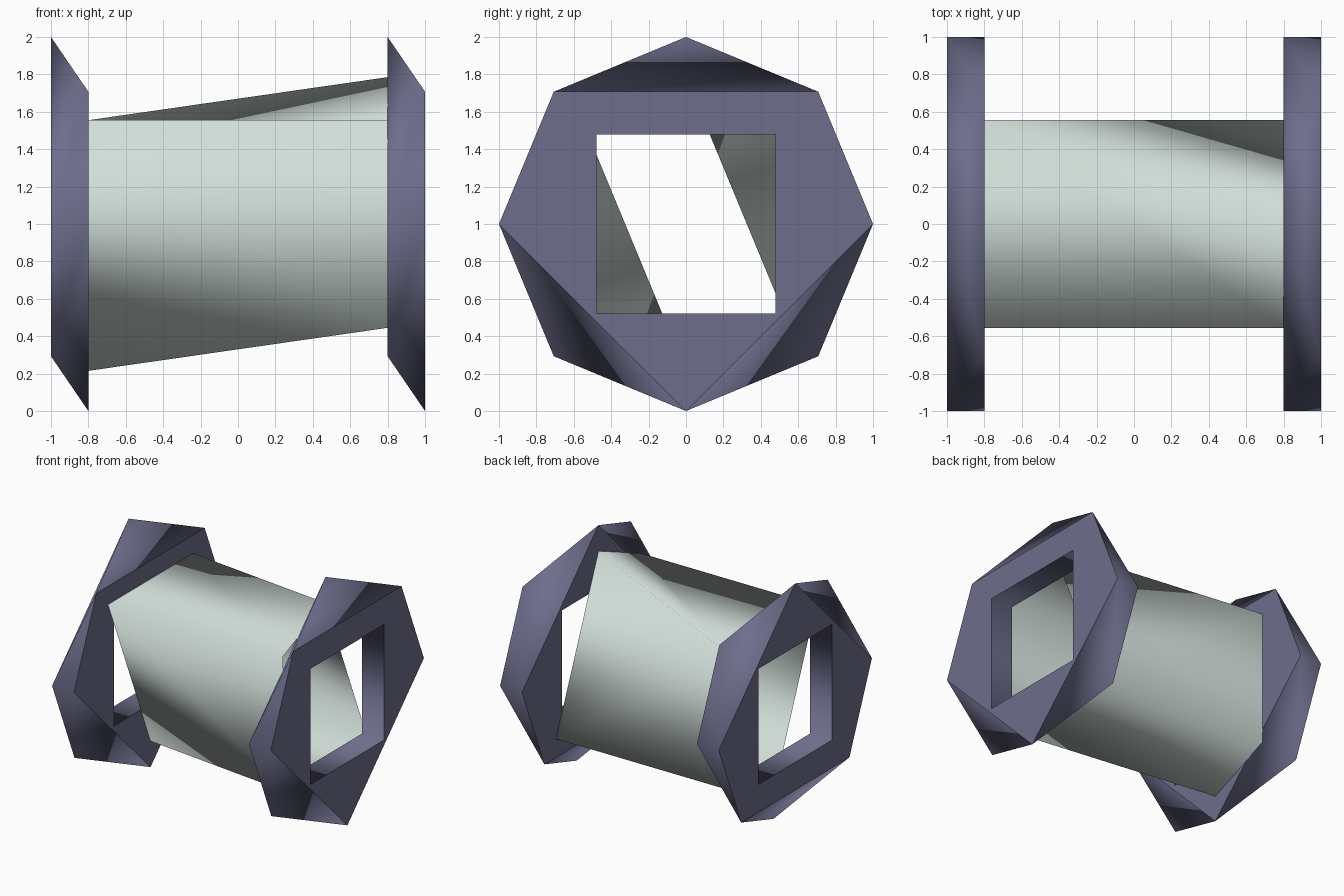
import bpy, bmesh, math

if "Cube" in bpy.data.objects:
    bpy.data.objects.remove(bpy.data.objects["Cube"])


def material(name, rgb):
    m = bpy.data.materials.new(name)
    m.diffuse_color = (*rgb, 1)
    m.use_nodes = True
    m.node_tree.nodes["Principled BSDF"].inputs["Base Color"].default_value = m.diffuse_color
    return m


def loop(bm, x, radius, degrees):
    """Ring of vertices in the plane x, at angles measured from +y towards +z."""
    return [bm.verts.new((x, radius * math.cos(math.radians(a)),
                          1 + radius * math.sin(math.radians(a)))) for a in degrees]


def finish(bm, name, mat):
    mesh = bpy.data.meshes.new(name)
    bm.to_mesh(mesh)
    bm.free()
    mesh.materials.append(mat)
    obj = bpy.data.objects.new(name, mesh)
    bpy.context.collection.objects.link(obj)


def end_ring(name, x0, x1, mat):
    bm = bmesh.new()
    # Five-sided rims, the inner one upside down to the outer one
    hi = loop(bm, x1, 1.0, (0, 45, 135, 180, 270))
    lo = loop(bm, x0, 1.0, (0, 90, 180, 225, 315))
    sides = [
        (hi[1], hi[2], lo[1]),                          # top
        (lo[0], hi[1], hi[0]), (lo[0], lo[1], hi[1]),   # upper back
        (lo[2], hi[3], hi[2]), (lo[2], hi[2], lo[1]),   # upper front
        (hi[0], hi[4], lo[4]), (hi[0], lo[4], lo[0]),   # lower back
        (hi[3], lo[3], hi[4]), (hi[3], lo[2], lo[3]),   # lower front
        (hi[4], lo[3], lo[4]),                          # bottom
    ]
    # Square opening
    square = (45, 135, 225, 315)
    r = 0.478 * math.sqrt(2)
    hole_hi, hole_lo = loop(bm, x1, r, square), loop(bm, x0, r, square)
    sides += [(hole_lo[i], hole_lo[i - 1], hole_hi[i - 1], hole_hi[i]) for i in range(4)]
    for f in sides:
        bm.faces.new(f).smooth = True
    # Flat end faces around the opening, with crisp borders
    for outer, inner in ((hi, hole_hi), (lo, hole_lo)):
        edges = []
        for ring in (outer, inner):
            for i in range(len(ring)):
                edges.append(bm.edges.get((ring[i - 1], ring[i])))
        for e in edges:
            e.smooth = False
        bmesh.ops.triangle_fill(bm, use_beauty=True, edges=edges)
    bmesh.ops.recalc_face_normals(bm, faces=bm.faces)
    finish(bm, name, mat)


def tube(name, x0, x1, mat):
    bm = bmesh.new()
    # Open four-sided sleeve whose ends are point reflections of each other
    hi = loop(bm, x1, 0.785, (-45, 90, 135, 225))
    lo = loop(bm, x0, 0.785, (-45, 45, 135, 270))
    for f in (
        (lo[0], lo[1], hi[0]), (lo[1], hi[1], hi[0]),   # back
        (lo[1], lo[2], hi[2]), (lo[1], hi[2], hi[1]),   # top
        (lo[2], hi[3], hi[2]), (lo[2], lo[3], hi[3]),   # front
        (lo[3], lo[0], hi[3]), (lo[0], hi[0], hi[3]),   # bottom
    ):
        bm.faces.new(f).smooth = True
    finish(bm, name, mat)


slate = material("slate blue", (0.155, 0.155, 0.265))
pale = material("pale grey green", (0.64, 0.73, 0.69))

end_ring("left_end_ring", -1.0, -0.8, slate)
end_ring("right_end_ring", 0.8, 1.0, slate)
tube("middle_sleeve", -0.8, 0.8, pale)
